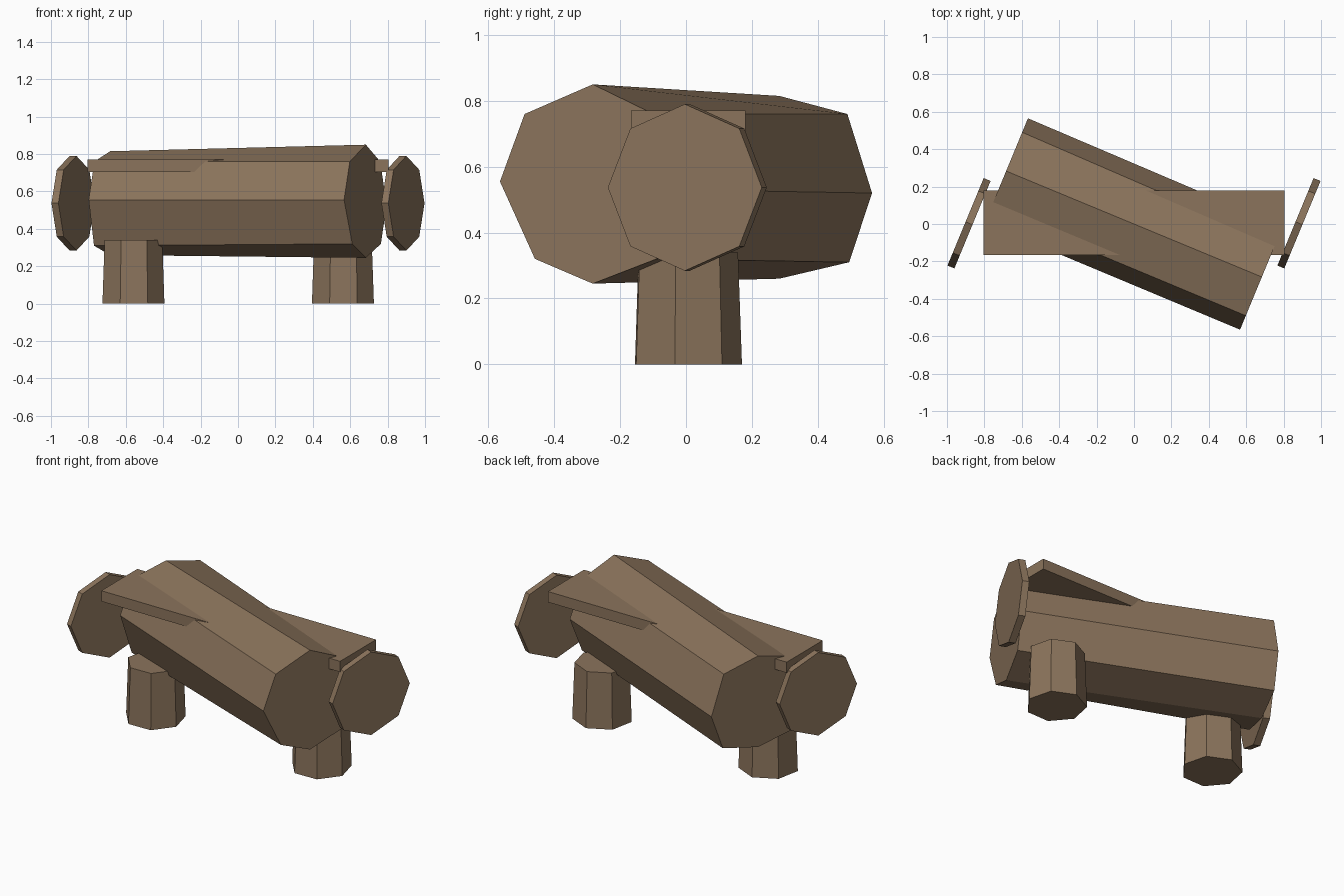
import bpy, bmesh
from math import cos, sin, tau, radians
from mathutils import Matrix, Vector

cube = bpy.data.objects.get("Cube")
if cube:
    bpy.data.objects.remove(cube, do_unlink=True)

# One weathered wood colour for everything
wood = bpy.data.materials.new("weathered_wood")
wood.use_nodes = True
colour = (0.26, 0.175, 0.107, 1)
wood.diffuse_color = colour
wood.node_tree.nodes["Principled BSDF"].inputs["Base Color"].default_value = colour

# Log axis runs diagonally, turned about z
TURN = Matrix.Rotation(radians(-22.5), 4, "Z")


def loft(name, ring_a, ring_b):
    """Closed flat-sided solid between two matching rings."""
    bm = bmesh.new()
    a = [bm.verts.new(p) for p in ring_a]
    b = [bm.verts.new(p) for p in ring_b]
    n = len(a)
    bm.faces.new(a)
    bm.faces.new(b)
    for i in range(n):
        j = (i + 1) % n
        bm.faces.new((a[i], a[j], b[j], b[i]))
    bmesh.ops.recalc_face_normals(bm, faces=bm.faces)
    mesh = bpy.data.meshes.new(name)
    bm.to_mesh(mesh)
    bm.free()
    mesh.materials.append(wood)
    obj = bpy.data.objects.new(name, mesh)
    bpy.context.collection.objects.link(obj)
    return obj


def polygon(sides, radius, start=0.0):
    return [(radius * cos(start + tau * i / sides), radius * sin(start + tau * i / sides))
            for i in range(sides)]


# Main log: hewn, slightly uneven octagonal ends (across, height)
left_end = [(.305, .52), (.224, .76), (0, .815), (-.22, .76),
            (-.3, .555), (-.225, .31), (0, .26), (.23, .31)]
right_end = [(.29, .53), (.2, .76), (0, .85), (-.224, .76),
             (-.305, .555), (-.19, .32), (0, .245), (.21, .32)]
loft("log",
     [TURN @ Vector((-.74, p, z)) for p, z in left_end],
     [TURN @ Vector((.74, p, z)) for p, z in right_end])

# Flat seat plank through the top of the log
plank = [(-.805, -.167), (.805, -.167), (.805, .18), (-.805, .18)]
loft("seat_plank", [(x, y, .705) for x, y in plank], [(x, y, .77) for x, y in plank])

for side, s in (("left", 1), ("right", -1)):
    # Octagonal end discs, square to the log
    disc = polygon(8, .253)
    centre = Vector((.882 * s, .004, .537))
    loft(side + "_end_disc", *[[TURN @ Vector((d, y, z)) + centre for y, z in disc]
                               for d in (-.02, .02)])
    # Seven-sided stump legs, slightly tapered
    loft(side + "_leg", *[[(.56 * s + x, y, z) for x, y in polygon(7, r, radians(40))]
                          for r, z in ((.17, 0), (.158, .34))])
